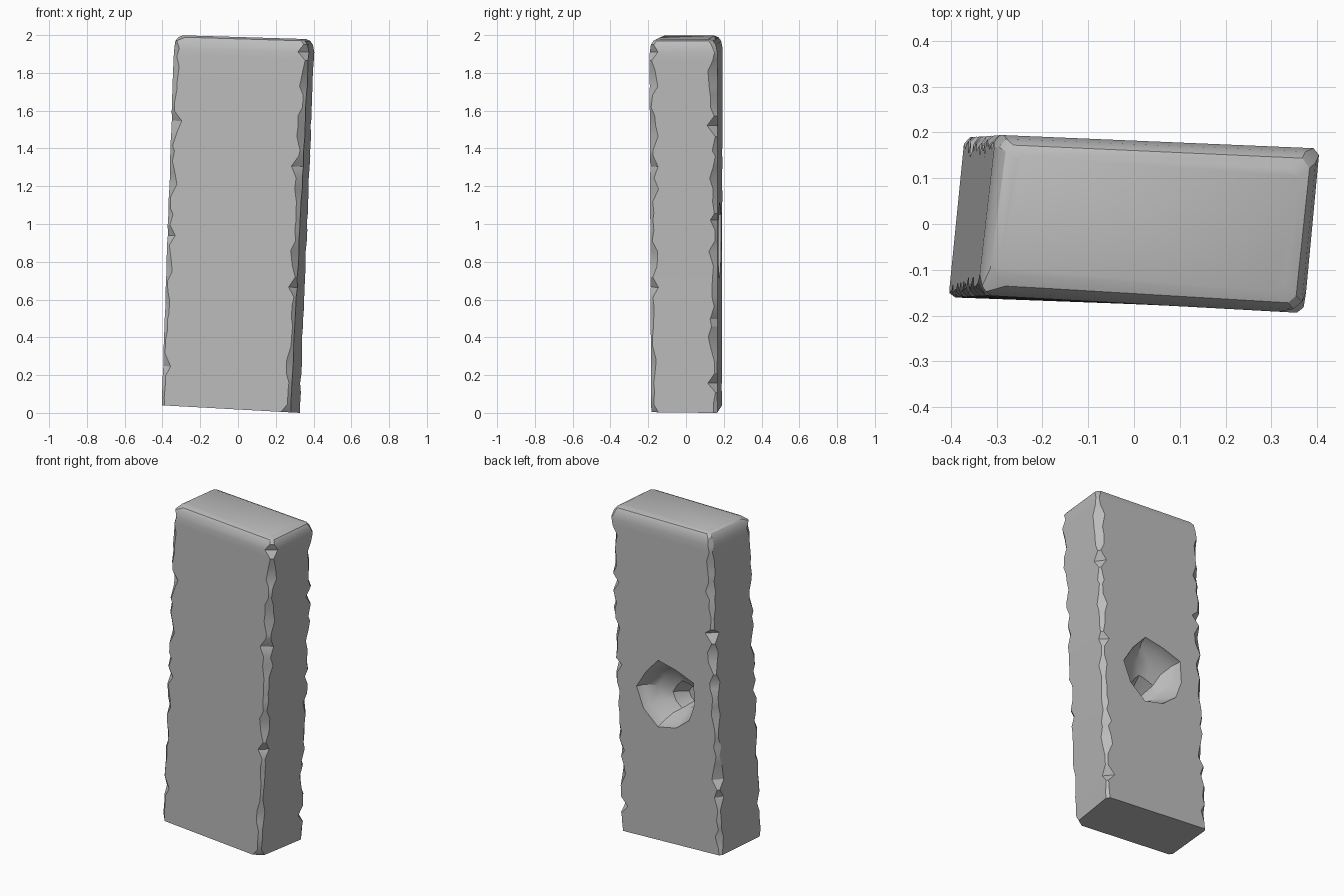
import bpy, bmesh, math, random
from mathutils import Vector

random.seed(4)
default = bpy.data.objects.get("Cube")
if default:
    bpy.data.objects.remove(default, do_unlink=True)

stone = bpy.data.materials.new("stone grey")
stone.use_nodes = True
grey = (0.5, 0.5, 0.5, 1)
stone.diffuse_color = grey
stone.node_tree.nodes["Principled BSDF"].inputs["Base Color"].default_value = grey

# Corners of the leaning slab, anticlockwise from front left
BOTTOM = [(-0.405, -0.16), (0.275, -0.185), (0.33, 0.165), (-0.37, 0.19)]
TOP = [(-0.34, -0.155), (0.375, -0.195), (0.408, 0.165), (-0.3, 0.195)]


def loft(name, rings):
    """Skin a list of equal-length point rings and cap both ends."""
    bm = bmesh.new()
    loops = [[bm.verts.new(p) for p in ring] for ring in rings]
    n = len(loops[0])
    for a, b in zip(loops, loops[1:]):
        for i in range(n):
            j = (i + 1) % n
            bm.faces.new((a[i], a[j], b[j], b[i]))
    bm.faces.new(loops[0])
    bm.faces.new(loops[-1])
    bmesh.ops.recalc_face_normals(bm, faces=bm.faces)
    mesh = bpy.data.meshes.new(name)
    bm.to_mesh(mesh)
    bm.free()
    mesh.materials.append(stone)
    obj = bpy.data.objects.new(name, mesh)
    bpy.context.collection.objects.link(obj)
    return obj


def slab_ring(t, inset=0.0, chip=1.0):
    """Four-sided section at height t, each corner chipped by a random cut."""
    pts = [Vector(b).lerp(Vector(c), t) for b, c in zip(BOTTOM, TOP)]
    middle = sum(pts, Vector((0, 0))) / 4
    for p in pts:
        for k in range(2):
            p[k] -= math.copysign(inset, p[k] - middle[k])
    ring = []
    for i, p in enumerate(pts):
        size = 0.012 + chip * 0.035 * random.random() ** 2
        for q in (pts[i - 1], pts[(i + 1) % 4]):
            s = p + (q - p).normalized() * size * random.uniform(0.7, 1.3)
            low, high = 0.018 - 0.055 * s.x, 1.99 - 0.03 * s.x
            ring.append((s.x, s.y, low + (high - low) * t))
    return ring


# Slab: chipped sides, rounded top rim, crisp foot
steps = 34
heights = [0.965 * (i + random.uniform(-0.3, 0.3) * (0 < i < steps)) / steps
           for i in range(steps + 1)]
rings = [slab_ring(t) for t in heights]
rings += [slab_ring(0.985, 0.008, 0.6), slab_ring(0.995, 0.022, 0.6),
          slab_ring(1.0, 0.045, 0.6)]
slab = loft("stone_slab", rings)

# Pocket cutter: rough bowl in the back narrowing to a deeper notch
wobble = [random.uniform(0.88, 1.08) for _ in range(10)]
bowl = []
for y, radius, dx, dz in ((0.3, 0.22, 0, 0), (0.17, 0.205, 0, 0),
                          (0.13, 0.185, 0, 0), (0.07, 0.14, -0.01, -0.01),
                          (0.04, 0.085, -0.03, -0.04), (-0.05, 0.05, -0.04, -0.06)):
    bowl.append([(dx + radius * w * math.cos(math.tau * i / 10), y,
                  0.92 + dz + radius * w * math.sin(math.tau * i / 10))
                 for i, w in enumerate(wobble)])
cutter = loft("pocket_cutter", bowl)
cutter.hide_render = True

cut = slab.modifiers.new("pocket", "BOOLEAN")
cut.operation = "DIFFERENCE"
cut.solver = "EXACT"
cut.object = cutter

# Apply the pocket, then smooth while keeping chipped edges sharp
bpy.ops.object.select_all(action="DESELECT")
slab.select_set(True)
bpy.context.view_layer.objects.active = slab
bpy.ops.object.modifier_apply(modifier=cut.name)
bpy.data.objects.remove(cutter, do_unlink=True)
bpy.ops.object.shade_smooth_by_angle(angle=math.radians(30))
